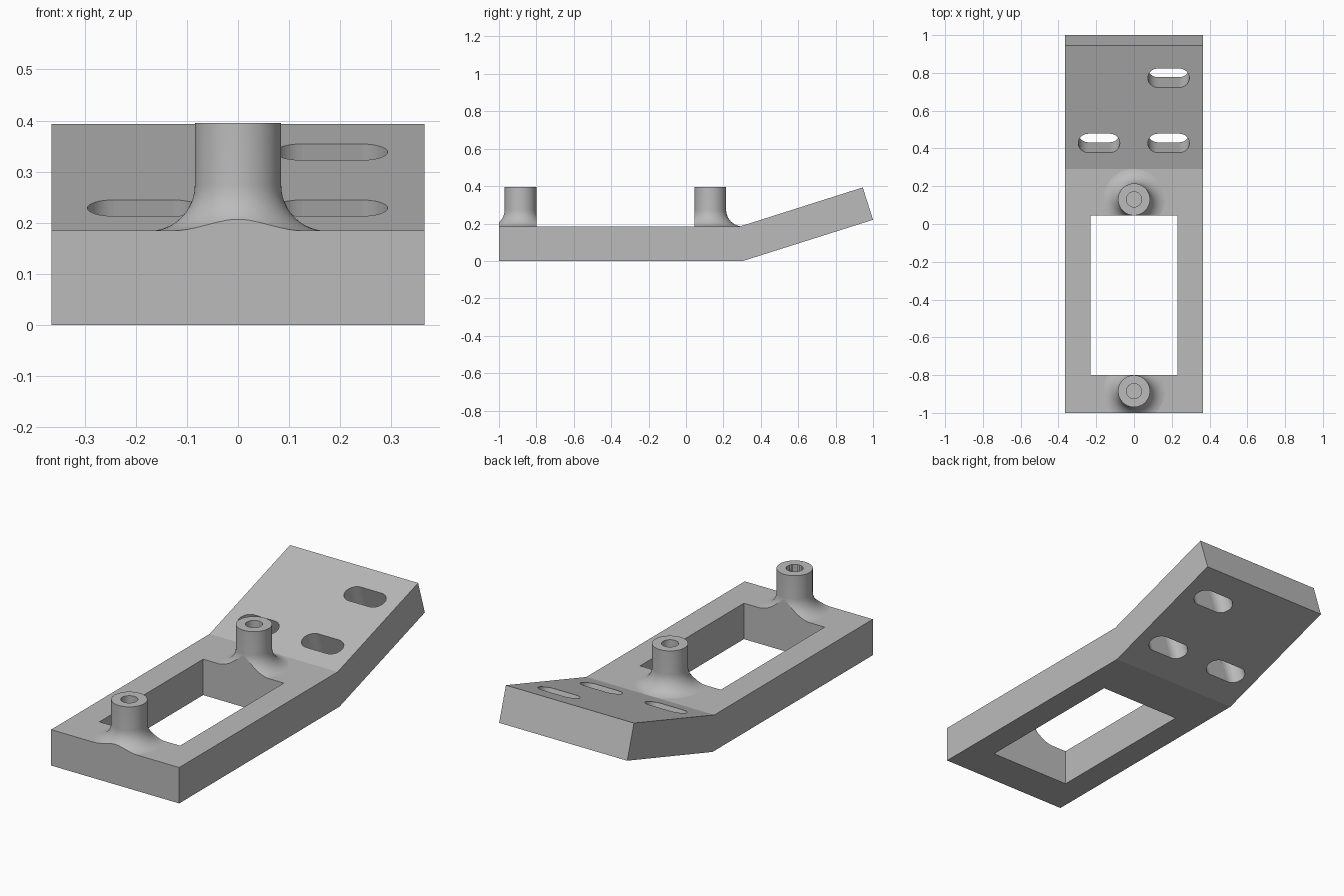
import bpy, bmesh, math
from mathutils import Matrix, Vector

if "Cube" in bpy.data.objects:
    bpy.data.objects.remove(bpy.data.objects["Cube"])

HALF_W, TOP = 0.365, 0.185
TILT = math.atan2(0.22, 0.695)
POST_Y = (-0.885, 0.13)

grey = bpy.data.materials.new("plain grey")
grey.diffuse_color = (0.5, 0.5, 0.5, 1)
grey.use_nodes = True
grey.node_tree.nodes["Principled BSDF"].inputs["Base Color"].default_value = grey.diffuse_color


def finish(name, bm):
    bmesh.ops.recalc_face_normals(bm, faces=bm.faces)
    mesh = bpy.data.meshes.new(name)
    bm.to_mesh(mesh)
    bm.free()
    mesh.materials.append(grey)
    ob = bpy.data.objects.new(name, mesh)
    bpy.context.collection.objects.link(ob)
    return ob


def prism(name, outline, direction):
    """Extrude a closed outline along a direction."""
    bm = bmesh.new()
    face = bm.faces.new([bm.verts.new(p) for p in outline])
    ext = bmesh.ops.extrude_face_region(bm, geom=[face])["geom"]
    bmesh.ops.translate(bm, verts=[v for v in ext if isinstance(v, bmesh.types.BMVert)],
                        vec=Vector(direction))
    return finish(name, bm)


def box(name, x, y0, y1, z0, z1):
    return prism(name, [(-x, y0, z0), (x, y0, z0), (x, y1, z0), (-x, y1, z0)], (0, 0, z1 - z0))


def lathe(name, profile, y, steps=64):
    """Revolve an (r, z) profile that begins and ends on the axis."""
    bm = bmesh.new()
    verts = [bm.verts.new((r, 0, z)) for r, z in profile]
    edges = [bm.edges.new(p) for p in zip(verts, verts[1:])]
    bmesh.ops.spin(bm, geom=verts + edges, cent=(0, 0, 0), axis=(0, 0, 1),
                   angle=math.tau, steps=steps)
    bmesh.ops.remove_doubles(bm, verts=bm.verts, dist=1e-5)
    bmesh.ops.translate(bm, verts=bm.verts, vec=(0, y, 0))
    return finish(name, bm)


def slot(name, x, y, half_len=0.11, r=0.0525, n=16):
    """Rounded slot cutter, square to the tilted plate."""
    z = TOP + (y - 0.29) * math.tan(TILT)
    place = Matrix.Translation((x, y, z)) @ Matrix.Rotation(TILT, 4, 'X')
    pts = []
    for side in (1, -1):
        for i in range(n + 1):
            a = math.pi * i / n - math.pi / 2
            pts.append(place @ Vector((side * (half_len - r + r * math.cos(a)),
                                       side * r * math.sin(a), -0.3)))
    return prism(name, pts, place.to_3x3() @ Vector((0, 0, 0.4)))


# Bent plate
plate = prism("bent_plate",
              [(-HALF_W, y, z) for y, z in ((-1, 0), (0.305, 0), (1, 0.22), (0.945, 0.393),
                                            (0.29, TOP), (-1, TOP))], (2 * HALF_W, 0, 0))

# Posts with flared feet, and their blind bores
R, FLARE = 0.0845, 0.09
foot = [(R + FLARE * (1 - math.cos(a)), TOP - 0.001 + FLARE * (1 - math.sin(a)))
        for a in (math.pi / 2 * (1 - i / 12) for i in range(13))]
profile = [(0, 0.1), (R + FLARE, 0.1)] + foot + [(R, 0.395), (0, 0.395)]
posts = [lathe("post", profile, y) for y in POST_Y]
bores = [lathe("bore_cutter", [(0, TOP), (0.04, TOP), (0.04, 0.5), (0, 0.5)], y) for y in POST_Y]

# Window, front trim and slots
cutters = bores + [box("window_cutter", 0.23, -0.8, 0.045, -0.2, 0.6),
                   box("front_trim", 0.5, -1.4, -1.0, -0.2, 0.6)]
cutters += [slot("slot_cutter", x, y) for x, y in ((0.183, 0.428), (-0.185, 0.428), (0.183, 0.773))]

bpy.context.view_layer.objects.active = plate
plate.select_set(True)
for ob, op in [(p, 'UNION') for p in posts] + [(c, 'DIFFERENCE') for c in cutters]:
    mod = plate.modifiers.new("join", 'BOOLEAN')
    mod.operation, mod.solver, mod.object = op, 'EXACT', ob
    bpy.ops.object.modifier_apply(modifier=mod.name)
for ob in posts + cutters:
    bpy.data.objects.remove(ob)

# Smooth the round parts, keep the large faces flat
bpy.ops.object.shade_smooth_by_angle(angle=math.radians(15))
for f in plate.data.polygons:
    if f.area > 0.02:
        f.use_smooth = False
